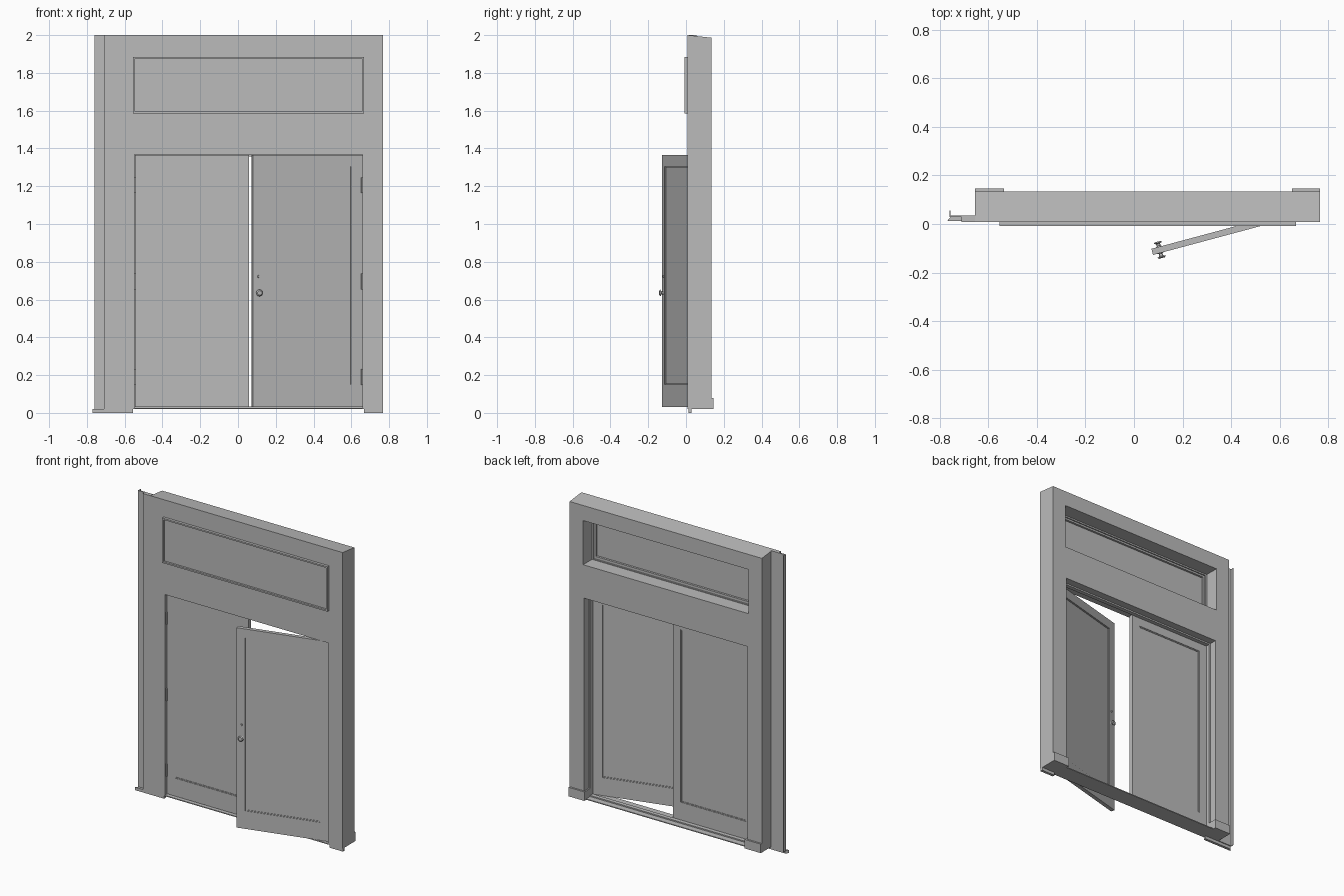
import bpy, bmesh
from math import radians
from mathutils import Matrix, Vector

cube = bpy.data.objects.get("Cube")
if cube:
    bpy.data.objects.remove(cube)

grey = bpy.data.materials.new("plain_grey")
grey.use_nodes = True
grey.diffuse_color = (0.5, 0.5, 0.5, 1)
grey.node_tree.nodes["Principled BSDF"].inputs["Base Color"].default_value = grey.diffuse_color


def finish(name, bm, parent=None):
    bmesh.ops.recalc_face_normals(bm, faces=bm.faces)
    mesh = bpy.data.meshes.new(name)
    bm.to_mesh(mesh)
    bm.free()
    mesh.materials.append(grey)
    obj = bpy.data.objects.new(name, mesh)
    bpy.context.collection.objects.link(obj)
    obj.parent = parent
    return obj


def box(name, x, y, z, parent=None):
    bm = bmesh.new()
    size = [b - a for a, b in (x, y, z)]
    mid = [(a + b) / 2 for a, b in (x, y, z)]
    bmesh.ops.create_cube(bm, size=1, matrix=Matrix.Translation(mid) @ Matrix.Diagonal((*size, 1)))
    return finish(name, bm, parent)


def slab(name, xs, zs, holes, y, parent=None, top_drop=0):
    """Upright slab on a grid of cuts, leaving out the cells listed as holes."""
    bm = bmesh.new()
    grid = [[bm.verts.new((x, y[0], z)) for z in zs] for x in xs]
    for i in range(len(xs) - 1):
        for k in range(len(zs) - 1):
            if (i, k) not in holes:
                bm.faces.new((grid[i][k], grid[i + 1][k], grid[i + 1][k + 1], grid[i][k + 1]))
    for v in [v for v in bm.verts if not v.link_faces]:
        bm.verts.remove(v)
    out = bmesh.ops.extrude_face_region(bm, geom=bm.faces[:])
    for v in out["geom"]:
        if isinstance(v, bmesh.types.BMVert):
            v.co.y = y[1]
            if v.co.z > zs[-1] - 0.001:
                v.co.z -= top_drop
    return finish(name, bm, parent)


def ring(name, x, z, w, y, parent=None):
    return slab(name, [x[0], x[0] + w, x[1] - w, x[1]],
                [z[0], z[0] + w, z[1] - w, z[1]], {(1, 1)}, y, parent)


def knob(name, x, z, y, direction, profile, parent):
    """Turned fitting: (distance, radius) rings along the door's normal."""
    bm = bmesh.new()
    for (d1, r1), (d2, r2) in zip(profile, profile[1:]):
        mat = Matrix.Translation((x, y + direction * (d1 + d2) / 2, z)) @ Matrix.Rotation(
            radians(90) * direction, 4, 'X')
        bmesh.ops.create_cone(bm, cap_ends=True, segments=16, radius1=r2, radius2=r1,
                              depth=d2 - d1, matrix=mat)
    return finish(name, bm, parent)


# Wall with door and transom openings
FRONT, BACK = 0.009, 0.134
LEFT, RIGHT = -0.555, 0.667
slab("wall", [-0.655, LEFT, RIGHT, 0.767], [0.02, 1.376, 1.59, 1.885, 2],
     {(1, 0), (1, 2)}, (FRONT, BACK), top_drop=0.014)

# Side flange of the wall
box("side_trim", (-0.71, -0.655), (FRONT, 0.036), (0.02, 2))
box("side_flange", (-0.76, -0.71), (0.028, 0.036), (0.02, 2))
box("side_lip", (-0.76, -0.755), (0.036, 0.055), (0.02, 2))

# Skirting front and back
bm = bmesh.new()
outline = [(-0.77, 0.012), (LEFT, 0.012), (LEFT, 0.03), (-0.755, 0.03)]
face = bm.faces.new([bm.verts.new((x, y, 0)) for x, y in outline])
up = bmesh.ops.extrude_face_region(bm, geom=[face])["geom"]
bmesh.ops.translate(bm, vec=Vector((0, 0, 0.02)),
                    verts=[v for v in up if isinstance(v, bmesh.types.BMVert)])
finish("front_skirting_right", bm)
box("front_skirting_left", (RIGHT, 0.767), (0.012, 0.03), (0, 0.02))
for side, x in (("right", (-0.655, -0.535)), ("left", (0.65, 0.767))):
    box("back_skirting_" + side, x, (0.085, 0.146), (0.02, 0.08))

# Door lining, stops and threshold
for name, w, y in (("door_lining", 0.008, (FRONT, BACK)), ("door_stop", 0.018, (0.058, 0.085))):
    slab(name, [LEFT, LEFT + w, RIGHT - w, RIGHT], [0.02, 1.376 - w, 1.376], {(1, 0)}, y)
box("threshold", (LEFT, RIGHT), (FRONT, 0.125), (0.02, 0.026))
box("threshold_bar", (LEFT, RIGHT), (0.058, 0.085), (0.026, 0.034))

# Transom window
ring("transom_frame", (LEFT, RIGHT), (1.585, 1.885), 0.01, (-0.009, 0.04))
ring("transom_stop", (LEFT, RIGHT), (1.59, 1.885), 0.022, (0.018, 0.032))
box("transom_panel", (LEFT, RIGHT), (0.004, 0.012), (1.59, 1.88))


# Doors: local origin at the hinge, extending along -x or +x
def door(name, hinge, way, width, angle):
    pivot = bpy.data.objects.new(name + "_pivot", None)
    bpy.context.collection.objects.link(pivot)
    pivot.location = hinge
    pivot.rotation_euler.z = angle
    xs = sorted(way * d for d in (0, 0.063, width - 0.056, width))
    slab(name + "_frame", xs, [0.03, 0.15, 1.305, 1.366], {(1, 1)}, (0, 0.026), pivot)
    ring(name + "_moulding", (xs[1], xs[2]), (0.15, 1.305), 0.006, (0.003, 0.023), pivot)
    box(name + "_panel", (xs[1], xs[2]), (0.006, 0.02), (0.15, 1.305), pivot)
    for i, z in enumerate((0.19, 0.695, 1.205)):
        box(f"{name}_hinge_{i + 1}", (-0.007, 0.006), (-0.008, 0.004), (z - 0.042, z + 0.042), pivot)
    return pivot


door("right_door", (-0.546, 0.028, 0), 1, 0.604, 0)
leaf = door("left_door", (0.658, 0.028, 0), -1, 0.6, radians(15))

# Knob and lock on both faces of the open door
for side, y, way in (("front", 0, -1), ("back", 0.026, 1)):
    knob("knob_" + side, -0.568, 0.635, y, way,
         [(0, 0.013), (0.004, 0.007), (0.013, 0.009), (0.017, 0.018), (0.022, 0.012)], leaf)
    knob("lock_" + side, -0.568, 0.722, y, way, [(0, 0.007), (0.005, 0.005)], leaf)
